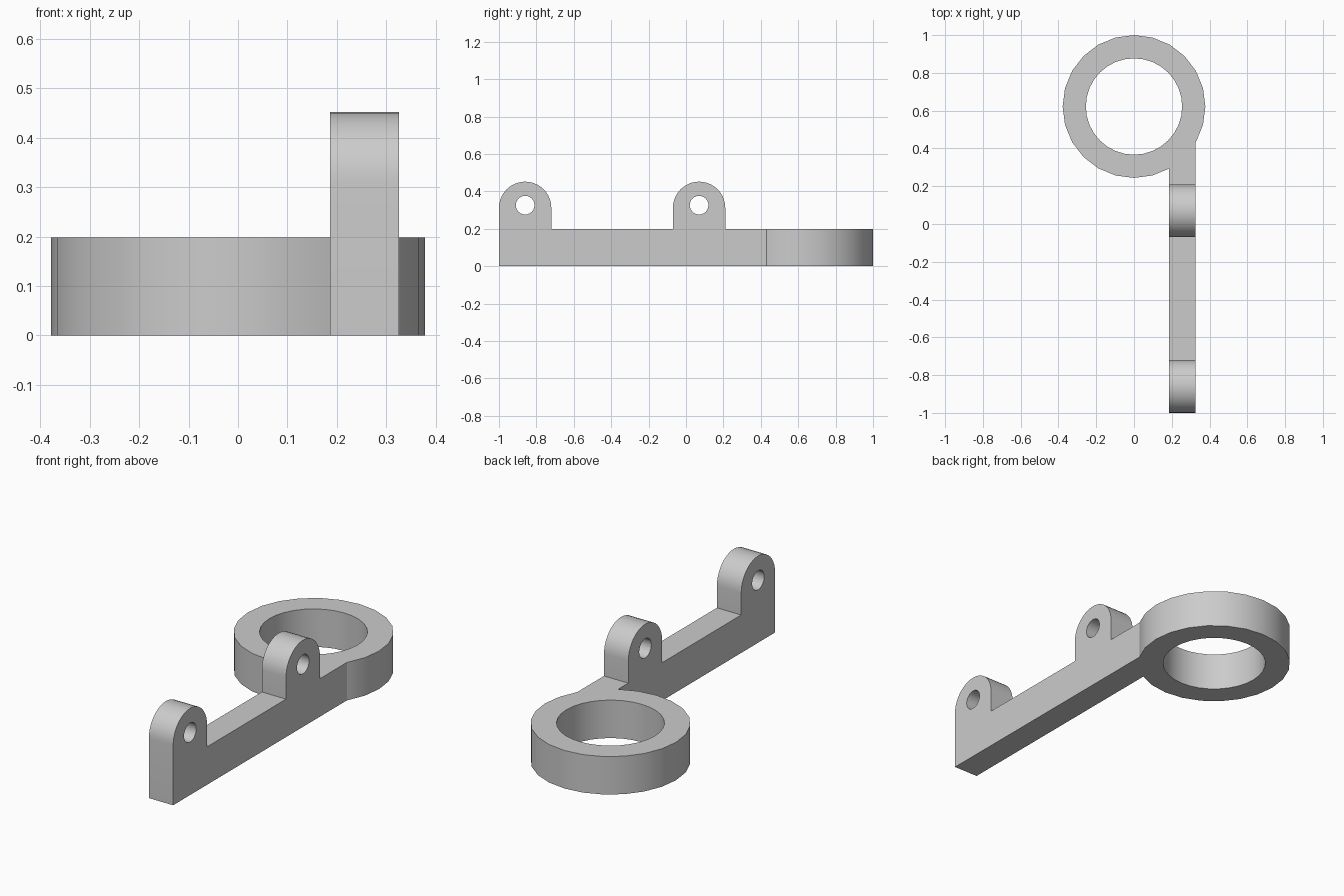
import bpy
import bmesh
from math import sin, cos, pi

if "Cube" in bpy.data.objects:
    bpy.data.objects.remove(bpy.data.objects["Cube"], do_unlink=True)

HEIGHT = 0.198                  # ring and bar thickness
X0, X1 = 0.186, 0.326           # bar sides
RING_Y, OUTER, INNER = 0.622, 0.378, 0.255
LUGS = (-0.86, 0.07)            # lug centres along the bar
LUG_R, LUG_Z = 0.14, 0.312
HOLE_R, HOLE_Z = 0.05, 0.326

grey = bpy.data.materials.new("plain grey")
grey.use_nodes = True
colour = (0.6, 0.6, 0.6, 1)
grey.diffuse_color = colour
grey.node_tree.nodes["Principled BSDF"].inputs["Base Color"].default_value = colour


def arc(cx, cy, r, start, end, steps):
    angles = [start + (end - start) * i / steps for i in range(steps + 1)]
    return [(cx + r * cos(a), cy + r * sin(a)) for a in angles]


def extrude(name, points, offset):
    """Closed outline of 3D points, extruded along offset."""
    bm = bmesh.new()
    face = bm.faces.new([bm.verts.new(p) for p in points])
    top = bmesh.ops.extrude_face_region(bm, geom=[face], use_keep_orig=True)["geom"]
    bmesh.ops.translate(bm, vec=offset, verts=[v for v in top if isinstance(v, bmesh.types.BMVert)])
    bmesh.ops.recalc_face_normals(bm, faces=bm.faces)
    mesh = bpy.data.meshes.new(name)
    bm.to_mesh(mesh)
    bm.free()
    mesh.materials.append(grey)
    obj = bpy.data.objects.new(name, mesh)
    bpy.context.collection.objects.link(obj)
    return obj


def combine(target, other, operation):
    mod = target.modifiers.new(operation.lower(), "BOOLEAN")
    mod.object, mod.operation, mod.solver = other, operation, "EXACT"
    bpy.context.view_layer.objects.active = target
    bpy.ops.object.modifier_apply(modifier=mod.name)
    bpy.data.objects.remove(other, do_unlink=True)


def disc(name, r, z, height, sides):
    outline = arc(0, RING_Y, r, 0, 2 * pi, sides)[:-1]
    return extrude(name, [(x, y, z) for x, y in outline], (0, 0, height))


# Bar with two round-topped lugs, drawn as one side profile
end_y = 0.435
profile = [(-1, 0)]
for y in LUGS:
    if y - LUG_R > -0.99:
        profile.append((y - LUG_R, HEIGHT))
    profile += arc(y, LUG_Z, LUG_R, pi, 0, 20)
    profile.append((y + LUG_R, HEIGHT))
profile += [(end_y, HEIGHT), (end_y, 0)]
bracket = extrude("hinge_arm_with_ring", [(X0, y, z) for y, z in profile], (X1 - X0, 0, 0))

# Pin holes through the lugs
for y in LUGS:
    outline = arc(y, HOLE_Z, HOLE_R, 0, 2 * pi, 24)[:-1]
    pin = extrude("pin_hole_cutter", [(X0 - 0.1, a, b) for a, b in outline], (X1 - X0 + 0.2, 0, 0))
    combine(bracket, pin, "DIFFERENCE")

# Ring joined to the end of the bar
ring = disc("ring", OUTER, 0, HEIGHT, 24)
combine(ring, disc("ring_bore_cutter", INNER, -0.1, HEIGHT + 0.2, 32), "DIFFERENCE")
combine(bracket, ring, "UNION")

bpy.ops.object.select_all(action="DESELECT")
bracket.select_set(True)
bpy.context.view_layer.objects.active = bracket
bpy.ops.object.shade_smooth_by_angle()
